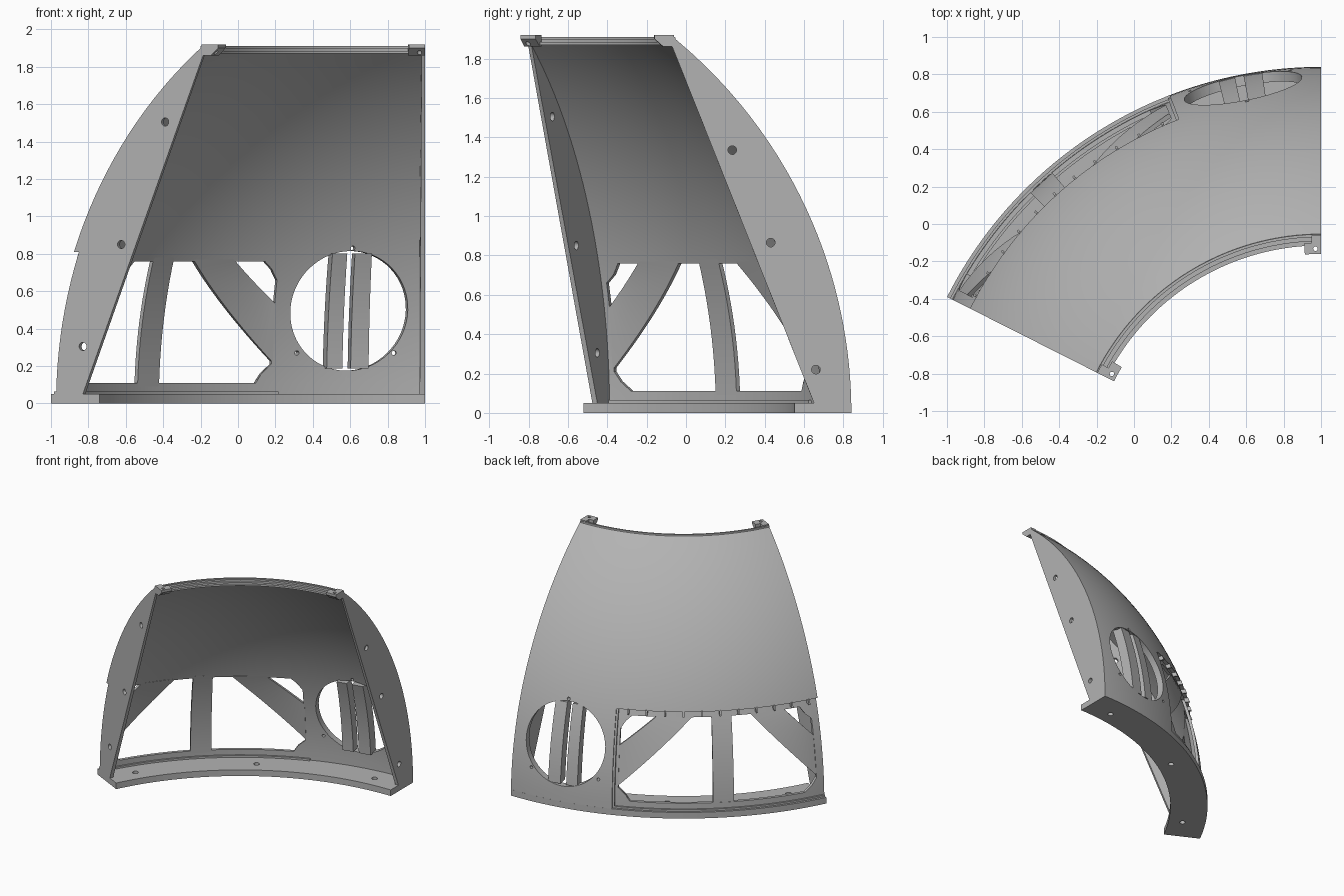
import bpy, bmesh, math
from mathutils import Matrix, Vector

if "Cube" in bpy.data.objects:
    bpy.data.objects.remove(bpy.data.objects["Cube"])

END = 63.2            # sweep of the dome section in degrees
AX, AY = 1.0, -1.40   # vertical axis of the dome

grey = bpy.data.materials.new("light_grey")
grey.diffuse_color = (0.45, 0.45, 0.45, 1)
grey.use_nodes = True
grey.node_tree.nodes["Principled BSDF"].inputs["Base Color"].default_value = grey.diffuse_color


def dome(z):
    return -0.224 + math.sqrt(2.464 ** 2 - z * z)


def pos(r, deg, z):
    a = math.radians(deg)
    return Vector((AX - r * math.sin(a), AY + r * math.cos(a), z))


def finish(name, bm):
    bmesh.ops.recalc_face_normals(bm, faces=bm.faces)
    me = bpy.data.meshes.new(name)
    bm.to_mesh(me)
    bm.free()
    ob = bpy.data.objects.new(name, me)
    bpy.context.collection.objects.link(ob)
    me.materials.append(grey)
    return ob


def sweep(name, profile, a0, a1, n):
    """Closed (radius, height) profile swept about the axis."""
    bm = bmesh.new()
    rings = [[bm.verts.new(pos(r, a0 + (a1 - a0) * i / n, z)) for r, z in profile]
             for i in range(n + 1)]
    k = len(profile)
    for a, b in zip(rings, rings[1:]):
        for j in range(k):
            bm.faces.new((a[j], a[(j + 1) % k], b[(j + 1) % k], b[j]))
    bm.faces.new(rings[0])
    bm.faces.new(rings[-1])
    return finish(name, bm)


def box_profile(r0, r1, z0, z1):
    return [(r0, z0), (r1, z0), (r1, z1), (r0, z1)]


def bar(name, start, end, d0, d1, n=12):
    """Curved bar on the dome; start and end are pairs of (angle, height)."""
    bm = bmesh.new()
    rings = []
    for i in range(n + 1):
        t = i / n
        p = [[s[k] + (e[k] - s[k]) * t for k in (0, 1)] for s, e in zip(start, end)]
        rings.append([bm.verts.new(pos(dome(z) + d, a, z))
                      for (a, z), d in ((p[0], d0), (p[1], d0), (p[1], d1), (p[0], d1))])
    for a, b in zip(rings, rings[1:]):
        for j in range(4):
            bm.faces.new((a[j], a[(j + 1) % 4], b[(j + 1) % 4], b[j]))
    bm.faces.new(rings[0])
    bm.faces.new(rings[-1])
    return finish(name, bm)


def drill(radius, centre, axis, depth, segs=20):
    bm = bmesh.new()
    m = Matrix.Translation(centre) @ Vector(axis).to_track_quat('Z', 'Y').to_matrix().to_4x4()
    bmesh.ops.create_cone(bm, cap_ends=True, segments=segs, radius1=radius,
                          radius2=radius, depth=depth, matrix=m)
    return finish("cutter", bm)


def cut(ob, cutter):
    cutter.hide_render = True
    mod = ob.modifiers.new("cut", 'BOOLEAN')
    mod.operation, mod.solver, mod.object = 'DIFFERENCE', 'EXACT', cutter
    bpy.context.view_layer.objects.active = ob
    bpy.ops.object.modifier_apply(modifier=mod.name)
    bpy.data.objects.remove(cutter)


def radial(deg):
    return pos(1, deg, 0) - pos(0, deg, 0)


def tangent(deg):
    return radial(deg + 90)


def heights(z0, z1, n):
    return [z0 + (z1 - z0) * i / n for i in range(n + 1)]


def recess():
    prof = [(dome(z) - 0.03, z) for z in heights(0.05, 0.81, 10)]
    return sweep("cutter", prof + [(2.7, 0.81), (2.7, 0.05)], 21.2, 66, 40)


# curved outer shell
T = 0.055
outer = [(dome(z), z) for z in heights(0.045, 1.90, 28)]
inner = [(dome(z) - T, z) for z in heights(0.045, 1.88, 28)]
shell = sweep("dome_shell", outer + inner[::-1], 0, END, 56)
cut(shell, recess())

# window opening with chamfered corners
W0, W1, Z0, Z1 = 22.2, 61.6, 0.11, 0.76
outline = [(W0 + 2.3, Z0), (W1 - 2.5, Z0), (W1, Z0 + 0.1), (W1, Z1 - 0.1),
           (W1 - 2.3, Z1), (W0 + 2.3, Z1), (W0, Z1 - 0.1), (W0, Z0 + 0.1)]
bm = bmesh.new()
lo = [bm.verts.new(pos(1.6, a, z)) for a, z in outline]
hi = [bm.verts.new(pos(2.8, a, z)) for a, z in outline]
for j in range(8):
    k = (j + 1) % 8
    bm.faces.new((lo[j], lo[k], hi[k], hi[j]))
bm.faces.new(lo)
bm.faces.new(hi)
cut(shell, finish("cutter", bm))

# round port and its three screw holes
cut(shell, drill(0.32, pos(2.2, 11.1, 0.495), radial(11.1), 0.9, 64))
for a, z in ((10.9, 0.83), (18.4, 0.27), (4.4, 0.27)):
    cut(shell, drill(0.012, pos(dome(z), a, z), radial(a), 0.3, 12))

# side flanges with bolt holes
edge = [(dome(z) - 0.001, z) for z in heights(0.045, 1.90, 28)]
flange_profile = edge + [(1.315, 1.90), (1.33, 1.86), (2.05, 0.05), (2.05, 0.045)]
right_flange = sweep("right_flange", flange_profile, 0, 0.8, 1)
left_flange = sweep("left_flange", flange_profile, END - 0.8, END, 1)
cut(left_flange, recess())
for ob, a, holes in (
        (right_flange, 0.4, ((1.635, 1.335), (1.83, 0.865), (2.06, 0.22))),
        (left_flange, END - 0.4, ((1.557, 1.505), (1.82, 0.85), (2.05, 0.305)))):
    for r, z in holes:
        cut(ob, drill(0.022, pos(r, a, z), tangent(a), 0.2))

# base ring with bolt holes
base = sweep("base_ring", box_profile(1.95, 2.24, 0, 0.05), 0, END, 56)
for a in (6, END / 2, END - 6):
    cut(base, drill(0.022, pos(2.06, a, 0.025), (0, 0, 1), 0.2))
sweep("window_sill", box_profile(2.17, 2.222, 0.045, 0.065), 21.2, END, 40)

# window braces
M = (W0 + W1) / 2 + 0.8
D0, D1 = -T, -0.031
bar("window_post", ((M - 2.05, Z0 - 0.02), (M + 2.05, Z0 - 0.02)),
    ((M - 2.05, Z1 + 0.02), (M + 2.05, Z1 + 0.02)), D0, D1)
for name, s, e in (("right_brace", -1, W0 - 0.2), ("left_brace", 1, W1 + 0.2)):
    bar(name, ((M + s * 13.0, Z1 + 0.01), (M + s * 5.8, Z1 + 0.01)),
        ((e, 0.53), (e, 0.22)), D0, D1)

# raised rib beside the window and hooks along its top edge
bar("recess_rib", ((21.2, 0.06), (21.6, 0.06)), ((21.2, 0.81), (21.6, 0.81)), -0.04, -0.012)
for i in range(11):
    a = 23.5 + i * 3.75
    bar("window_hook", ((a, 0.775), (a + 0.35, 0.775)),
        ((a, 0.815), (a + 0.35, 0.815)), -0.035, 0.006, 1)

# vertical slats in the round port
for a0, a1 in ((11.9, 14.2), (8.1, 10.7)):
    bar("port_slat", ((a0, 0.188), (a1, 0.188)), ((a0, 0.803), (a1, 0.803)), -0.09, -0.004)

# stepped top rim
sweep("top_rim", [(1.285, 1.87), (1.35, 1.87), (1.345, 1.91), (1.33, 1.91), (1.33, 1.90),
                  (1.308, 1.90), (1.308, 1.885), (1.285, 1.885)], 0, END, 56)

# corner brackets with a bolt hole
for name, a, s in (("right_bracket", 0, 1), ("left_bracket", END, -1)):
    sweep(name + "_heel", box_profile(1.29, 1.34, 1.86, 1.92), a, a + s * 2.2, 2)
    foot = sweep(name + "_foot", [(1.285, 1.86), (1.30, 1.86), (1.30, 1.92), (1.24, 1.92),
                                  (1.24, 1.90)], a, a + s * 4.0, 3)
    cut(foot, drill(0.012, pos(1.268, a + s * 1.35, 1.9), (0, 0, 1), 0.2, 12))

# smooth the curved faces and keep the edges sharp
for ob in bpy.context.scene.objects:
    ob.select_set(True)
bpy.context.view_layer.objects.active = shell
bpy.ops.object.shade_smooth_by_angle(angle=math.radians(25))
